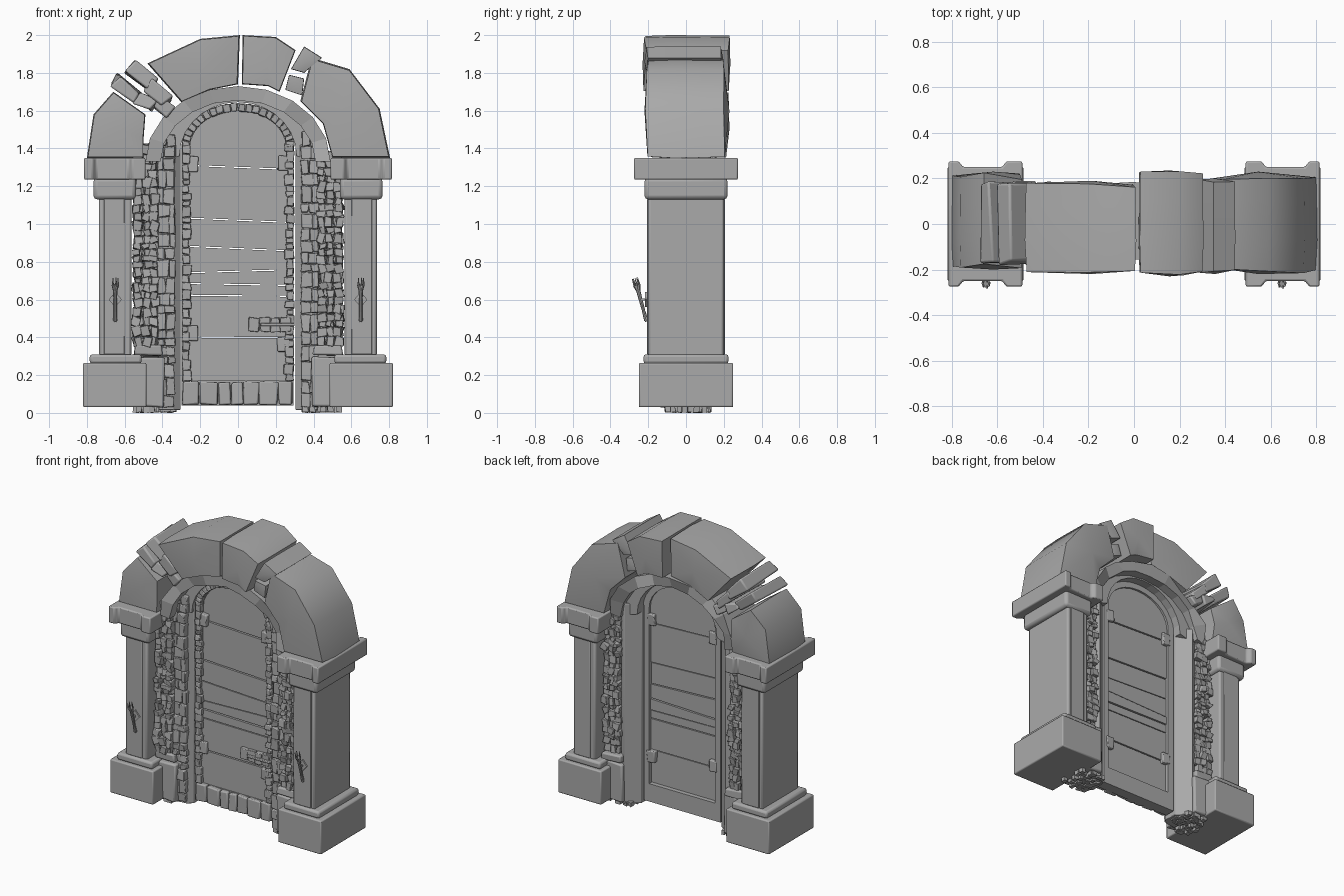
import bpy, bmesh, math, random
from mathutils import Vector, Matrix

random.seed(7)
if "Cube" in bpy.data.objects:
    bpy.data.objects.remove(bpy.data.objects["Cube"], do_unlink=True)

stone = bpy.data.materials.new("grey stone")
stone.use_nodes = True
GREY = (0.4, 0.4, 0.4, 1)
stone.diffuse_color = GREY
stone.node_tree.nodes["Principled BSDF"].inputs["Base Color"].default_value = GREY


def finish(name, bm, bevel=0, smooth=30):
    bmesh.ops.recalc_face_normals(bm, faces=bm.faces)
    mesh = bpy.data.meshes.new(name)
    bm.to_mesh(mesh)
    bm.free()
    mesh.materials.append(stone)
    ob = bpy.data.objects.new(name, mesh)
    bpy.context.collection.objects.link(ob)
    if bevel:
        mod = ob.modifiers.new("soft edges", "BEVEL")
        mod.width, mod.segments = bevel, 2
    bpy.ops.object.select_all(action="DESELECT")
    ob.select_set(True)
    bpy.context.view_layer.objects.active = ob
    bpy.ops.object.shade_smooth_by_angle(angle=math.radians(smooth))
    return ob


def add_box(bm, x, y, z, jitter=0.0, angle=0.0):
    """Box from (low, high) ranges, optionally chipped and turned in the xz plane."""
    mid = Vector((sum(x) / 2, sum(y) / 2, sum(z) / 2))
    size = Matrix.Diagonal((abs(x[1] - x[0]), y[1] - y[0], z[1] - z[0], 1))
    verts = bmesh.ops.create_cube(bm, size=1, matrix=Matrix.Translation(mid)
                                  @ Matrix.Rotation(angle, 4, "Y") @ size)["verts"]
    for v in verts:
        v.co += Vector([random.uniform(-jitter, jitter) for _ in range(3)])


def add_prism(bm, pts, y0, y1, plan=False):
    """Extrude an xz profile along y, or an xy plan along z."""
    put = (lambda p, h: (p[0], p[1], h)) if plan else (lambda p, h: (p[0], h, p[1]))
    a = [bm.verts.new(put(p, y0)) for p in pts]
    b = [bm.verts.new(put(p, y1)) for p in pts]
    bm.faces.new(a)
    bm.faces.new(b[::-1])
    for i in range(len(pts)):
        j = (i + 1) % len(pts)
        bm.faces.new((a[i], b[i], b[j], a[j]))


def add_ring(bm, outer, inner, y0, y1):
    """Arch band made of one short prism per step."""
    for i in range(len(outer) - 1):
        add_prism(bm, [outer[i], outer[i + 1], inner[i + 1], inner[i]], y0, y1)
    bmesh.ops.remove_doubles(bm, verts=bm.verts, dist=0.0005)


def arch(half, spring, rise, n=14):
    return [(-half * math.cos(math.pi * i / n), spring + rise * math.sin(math.pi * i / n))
            for i in range(n + 1)]


# Arch stones: flared, chipped blocks with a raised middle on front and back
def arch_stone(name, pts, y0, y1, bulge=0.02, smooth=38):
    bm = bmesh.new()
    mid = sum((Vector(p) for p in pts), Vector((0, 0))) / len(pts)
    rings = []
    for y, scale in ((y0 + bulge, 0.97), (y0 * 0.35, 1.0), (y1 * 0.4, 0.99), (y1 - bulge, 0.98)):
        rings.append([bm.verts.new((*(mid + (Vector(p) - mid) * scale), 0)) for p in pts])
        for v in rings[-1]:
            v.co = (v.co.x, y + random.uniform(-bulge, bulge) * 0.8, v.co.y)
    for a, b in zip(rings, rings[1:]):
        for i in range(len(pts)):
            j = (i + 1) % len(pts)
            bm.faces.new((a[i], b[i], b[j], a[j]))
    for ring, y in ((rings[0], y0), (rings[-1], y1)):
        tip = bm.verts.new((mid.x, y, mid.y))
        for i in range(len(pts)):
            bm.faces.new((ring[i], ring[(i + 1) % len(pts)], tip))
    return finish(name, bm, 0, smooth)


arch_stone("arch_stone_right_low", [(-0.8, 1.35), (-0.765, 1.58), (-0.66, 1.7), (-0.49, 1.58),
                                    (-0.5, 1.45), (-0.5, 1.35)], -0.2, 0.23)
arch_stone("arch_stone_right_top", [(-0.48, 1.85), (-0.2, 1.98), (0.01, 2.0), (0.0, 1.74),
                                    (-0.15, 1.71), (-0.3, 1.645)], -0.22, 0.19)
arch_stone("arch_keystone", [(0.025, 2.0), (0.2, 1.99), (0.305, 1.92), (0.22, 1.7),
                             (0.16, 1.73), (0.02, 1.74)], -0.23, 0.235, 0.012)
arch_stone("arch_wedge", [(0.35, 1.94), (0.445, 1.88), (0.35, 1.8), (0.28, 1.82)], -0.22, 0.2, 0.01)
arch_stone("arch_wedge_low", [(0.27, 1.79), (0.35, 1.77), (0.34, 1.68), (0.25, 1.71)], -0.2, 0.18, 0.01)
arch_stone("arch_stone_left_low", [(0.39, 1.88), (0.59, 1.82), (0.75, 1.61), (0.805, 1.35), (0.5, 1.35),
                                   (0.45, 1.53), (0.33, 1.65)], -0.22, 0.23)

# Broken arch fragments
for k, (x, z, w, h, turn) in enumerate([(-0.59, 1.72, 0.15, 0.06, 38), (-0.515, 1.785, 0.16, 0.07, 40),
                                        (-0.49, 1.65, 0.10, 0.06, 25), (-0.43, 1.69, 0.15, 0.07, 40),
                                        (-0.4, 1.62, 0.1, 0.06, 30)]):
    bm = bmesh.new()
    add_box(bm, (x - w / 2, x + w / 2), (-0.17, 0.18), (z - h / 2, z + h / 2), 0.014, math.radians(turn))
    finish(f"arch_fragment_{k + 1}", bm, 0.01)

# Inner arch band and the rough band below it
bm = bmesh.new()
add_ring(bm, arch(0.49, 1.33, 0.4, 10), arch(0.41, 1.33, 0.325, 10), -0.16, 0.16)
for v in bm.verts:
    v.co.y += random.uniform(-0.03, 0.03)
finish("inner_arch", bm, 0, 40)
bm = bmesh.new()
add_ring(bm, arch(0.42, 1.33, 0.325), arch(0.31, 1.36, 0.285), -0.07, 0.1)
finish("frame_arch", bm)

CAP = [(0.49, 0.275), (0.56, 0.275), (0.58, 0.25), (0.75, 0.25), (0.77, 0.275), (0.815, 0.275)]
for side, s in (("left", 1), ("right", -1)):
    # Outer pillar, from plinth to capital
    for part, x0, x1, y, z0, z1, bevel in (("base", 0.485, 0.82, 0.25, 0.03, 0.265, 0.008),
                                           ("base_step", 0.51, 0.785, 0.225, 0.26, 0.31, 0.014),
                                           ("shaft", 0.565, 0.735, 0.2, 0.3, 1.15, 0.012),
                                           ("neck", 0.54, 0.765, 0.22, 1.13, 1.245, 0.02)):
        bm = bmesh.new()
        add_box(bm, (s * x0, s * x1), (-y, y), (z0, z1))
        finish(f"{side}_pillar_{part}", bm, bevel)
    bm = bmesh.new()
    add_prism(bm, [(s * x, y) for x, y in CAP] + [(s * x, -y) for x, y in CAP[::-1]], 1.235, 1.35, True)
    finish(f"{side}_pillar_capital", bm, 0.008)
    bm = bmesh.new()
    add_box(bm, (s * 0.6, s * 0.71), (-0.206, 0.206), (0.31, 1.14))
    finish(f"{side}_pillar_panel", bm, 0.004)

    # Rubble column beside the pillar, with its own plinth
    bm = bmesh.new()
    z = 0.35
    while z < 1.37:
        h = random.uniform(0.03, 0.055)
        for x in (0.445, 0.485, 0.53):
            for y in (-0.1, -0.04, 0.03, 0.1):
                w = random.uniform(0.015, 0.024)
                cx = s * (x + random.uniform(-0.008, 0.008))
                cy = y + random.uniform(-0.015, 0.015)
                add_box(bm, (cx - w, cx + w), (cy - 0.033, cy + 0.033), (z, z + h), 0.007,
                        random.uniform(-0.3, 0.3))
        z += h
    finish(f"{side}_rubble_column", bm, 0.003)
    bm = bmesh.new()
    add_box(bm, (s * 0.395, s * 0.52), (-0.14, 0.15), (0.03, 0.3), 0.008)
    add_box(bm, (s * 0.4, s * 0.55), (-0.14, 0.15), (0.3, 0.355), 0.008)
    finish(f"{side}_rubble_plinth", bm, 0.01)

    # Door jamb: smooth splayed core faced with chipped stones
    bm = bmesh.new()
    plan = [(0.305, -0.05), (0.34, -0.08), (0.42, -0.09), (0.425, 0.11), (0.395, 0.125), (0.31, 0.05)]
    add_prism(bm, [(s * x, y) for x, y in plan], 0.015, 1.42, True)
    finish(f"{side}_jamb", bm, 0.004)
    bm = bmesh.new()
    z = 0.03
    while z < 1.42:
        h = random.uniform(0.04, 0.1)
        cut = random.uniform(0.36, 0.4)
        for x0, x1 in ((0.335, cut), (cut, 0.425)):
            add_box(bm, (s * x0, s * x1), (-0.12 + random.uniform(0, 0.025), -0.06),
                    (z + 0.002, z + h - 0.002), 0.006)
        z += h
    finish(f"{side}_jamb_stones", bm, 0.004)

    # Loose pebbles under the column
    bm = bmesh.new()
    for _ in range(40):
        x, y = s * random.uniform(0.34, 0.54), random.uniform(-0.1, 0.12)
        add_box(bm, (x - 0.015, x + 0.015), (y - 0.015, y + 0.015), (0.004, 0.034), 0.004)
    finish(f"{side}_pebbles", bm)

    # Wall torch: leaning handle, pronged head and diamond bracket
    bm = bmesh.new()
    lean = Matrix.Translation((s * 0.65, -0.235, 0.58)) @ Matrix.Rotation(math.radians(15), 4, "X")
    for z, r0, r1, length in ((0, 0.007, 0.012, 0.2), (0.085, 0.012, 0.02, 0.03), (-0.07, 0.011, 0.009, 0.05)):
        bmesh.ops.create_cone(bm, cap_ends=True, segments=8, radius1=r0, radius2=r1, depth=length,
                              matrix=lean @ Matrix.Translation((0, 0, z)))
    for k in range(5):
        a = math.tau * k / 5
        bmesh.ops.create_cone(bm, cap_ends=True, segments=5, radius1=0.006, radius2=0.002, depth=0.045,
                              matrix=lean @ Matrix.Translation((0.015 * math.cos(a), 0.015 * math.sin(a), 0.115)))
    add_prism(bm, [(s * 0.65 + dx, 0.6 + dz) for dx, dz in ((-0.035, 0), (0, 0.04), (0.035, 0), (0, -0.04))],
              -0.216, -0.2)
    add_box(bm, (s * 0.65 - 0.006, s * 0.65 + 0.006), (-0.245, -0.2), (0.594, 0.606))
    finish(f"{side}_torch", bm)

# Door planks, trimmed to the rounded top and slightly uneven
def half_width(z):
    return 0.262 if z < 1.4 else 0.262 * math.sqrt(max(0, 1 - ((z - 1.4) / 0.21) ** 2))


levels = [0.165, 0.4, 0.62, 0.68, 0.75, 0.87, 1.02, 1.3, 1.605]
tilt = [0] + [random.uniform(-0.012, 0.012) for _ in levels[1:-1]] + [0]
for k, (z0, z1) in enumerate(zip(levels, levels[1:])):
    bm = bmesh.new()
    steps = [z0 + 0.003 + (z1 - z0 - 0.006) * i / 10 for i in range(11)]
    pts = [[half_width(z), z] for z in steps] + [[-half_width(z), z] for z in steps[::-1]]
    for p in pts:
        share = (p[1] - z0) / (z1 - z0)
        p[1] += p[0] / 0.26 * (tilt[k] * (1 - share) + tilt[k + 1] * share)
    push = random.uniform(-0.006, 0.006)
    add_prism(bm, pts, -0.025 + push, 0.025 + push)
    finish(f"door_plank_{k + 1}", bm)

# Door border: plain back band, chipped stones on the front, sill stones below
bm = bmesh.new()
add_ring(bm, arch(0.3, 1.41, 0.23), arch(0.255, 1.4, 0.2), -0.03, 0.045)
for x in ((-0.3, -0.255), (0.255, 0.295)):
    add_box(bm, x, (-0.03, 0.045), (0.04, 1.41))
add_box(bm, (-0.295, 0.29), (-0.03, 0.045), (0.04, 0.165))
finish("door_border", bm)

bm = bmesh.new()
for s in (-1, 1):
    z = 0.17
    while z < 1.41:
        h = random.uniform(0.025, 0.06)
        add_box(bm, (s * random.uniform(0.245, 0.262), s * 0.295), (-0.055, -0.02), (z, z + h - 0.003), 0.005)
        z += h
curve = arch(0.277, 1.41, 0.208, 22)
for (xa, za), (xb, zb) in zip(curve, curve[1:]):
    w = math.hypot(xb - xa, zb - za) / 2 - 0.002
    x, z = (xa + xb) / 2, (za + zb) / 2
    add_box(bm, (x - w, x + w), (-0.055, -0.02), (z - 0.02, z + 0.02), 0.005, -math.atan2(zb - za, xb - xa))
finish("door_border_stones", bm, 0.004)

bm = bmesh.new()
x = -0.295
while x < 0.27:
    w = min(random.uniform(0.06, 0.11), 0.292 - x)
    add_box(bm, (x, x + w - 0.004), (-0.06, -0.02), (0.045, 0.165), 0.006)
    x += w
finish("sill_stones", bm, 0.008)

# Hinges and latch, chipped like the border
bm = bmesh.new()
for x, z in ((-0.24, 1.32), (-0.24, 0.42), (0.24, 1.32), (0.24, 0.36)):
    add_box(bm, (x - 0.03, x + 0.03), (-0.05, 0.05), (z - 0.04, z + 0.04), 0.005)
finish("hinges", bm, 0.006)
bm = bmesh.new()
for k in range(4):
    add_box(bm, (0.06 + k * 0.055, 0.112 + k * 0.055), (-0.06, -0.02), (0.43, 0.505), 0.006)
add_box(bm, (0.12, 0.3), (-0.075, -0.05), (0.46, 0.475))
finish("latch", bm, 0.004)
